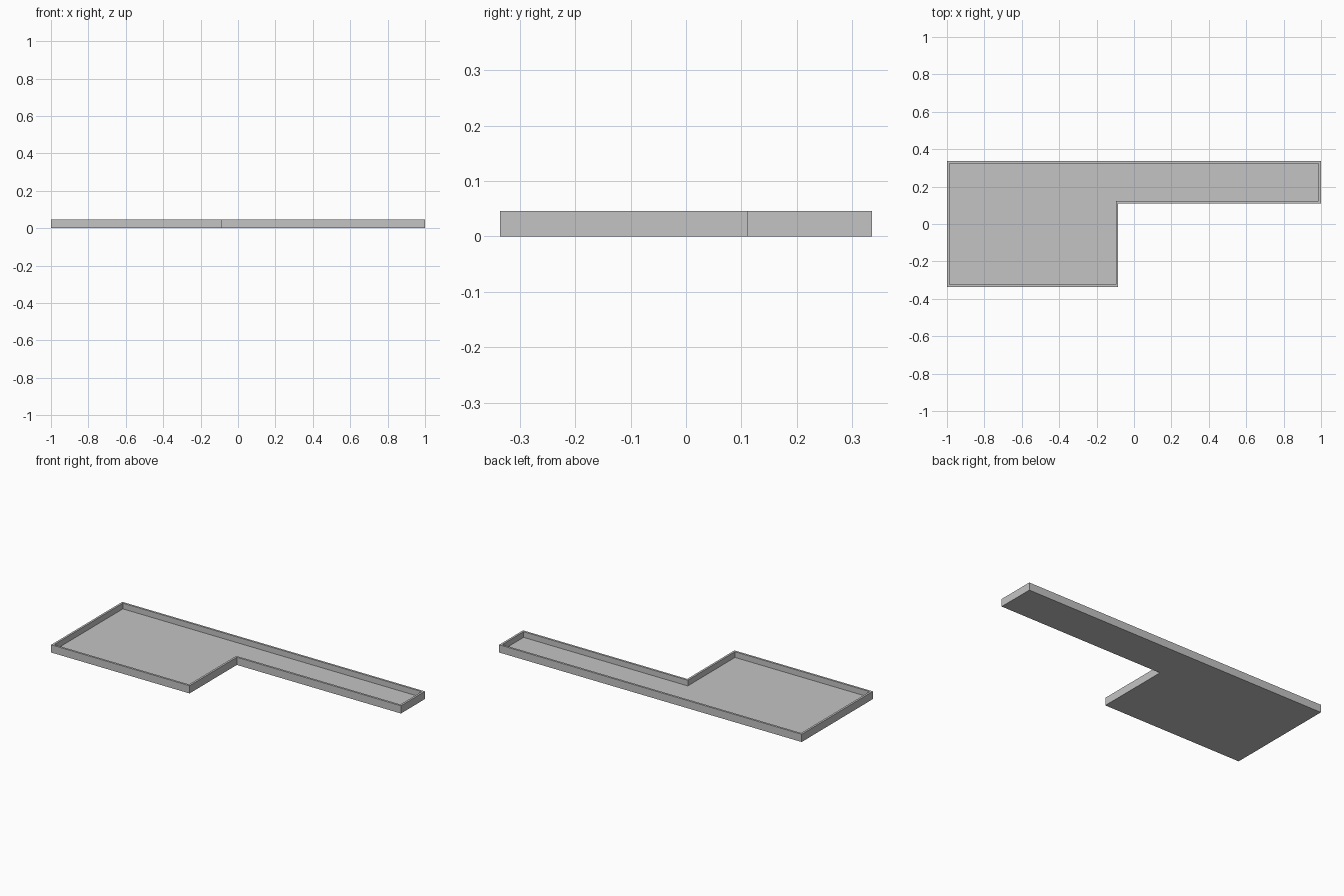
import bpy
import bmesh

default_cube = bpy.data.objects.get("Cube")
if default_cube:
    bpy.data.objects.remove(default_cube, do_unlink=True)

LENGTH, DEPTH, HEIGHT = 2.0, 0.672, 0.046
WALL, FLOOR = 0.0125, 0.012
NOTCH_X, NOTCH_Y = -0.085, 0.11


def make_material(name, color):
    mat = bpy.data.materials.new(name)
    mat.use_nodes = True
    mat.diffuse_color = color
    mat.node_tree.nodes["Principled BSDF"].inputs["Base Color"].default_value = color
    return mat


def make_tray(name, outline, material):
    bm = bmesh.new()
    base = bm.faces.new([bm.verts.new((x, y, 0)) for x, y in outline])

    # Outer walls: raise the outline to full height
    raised = bmesh.ops.extrude_face_region(bm, geom=[base], use_keep_orig=True)["geom"]
    top = next(g for g in raised if isinstance(g, bmesh.types.BMFace))
    bmesh.ops.translate(bm, verts=top.verts, vec=(0, 0, HEIGHT))
    bmesh.ops.recalc_face_normals(bm, faces=bm.faces)

    # Rim and recess: inset the top, then sink it to the floor
    bmesh.ops.inset_region(bm, faces=[top], thickness=WALL, use_even_offset=True)
    floor = bmesh.ops.extrude_discrete_faces(bm, faces=[top])["faces"][0]
    bmesh.ops.translate(bm, verts=floor.verts, vec=(0, 0, FLOOR - HEIGHT))

    mesh = bpy.data.meshes.new(name)
    bm.to_mesh(mesh)
    bm.free()
    mesh.materials.append(material)
    obj = bpy.data.objects.new(name, mesh)
    bpy.context.collection.objects.link(obj)
    return obj


# L-shaped tray: wide section on the right, narrow arm along the back
x, y = LENGTH / 2, DEPTH / 2
outline = [(-x, -y), (NOTCH_X, -y), (NOTCH_X, NOTCH_Y), (x, NOTCH_Y), (x, y), (-x, y)]
make_tray("l_shaped_tray", outline, make_material("light grey", (0.55, 0.55, 0.55, 1)))
